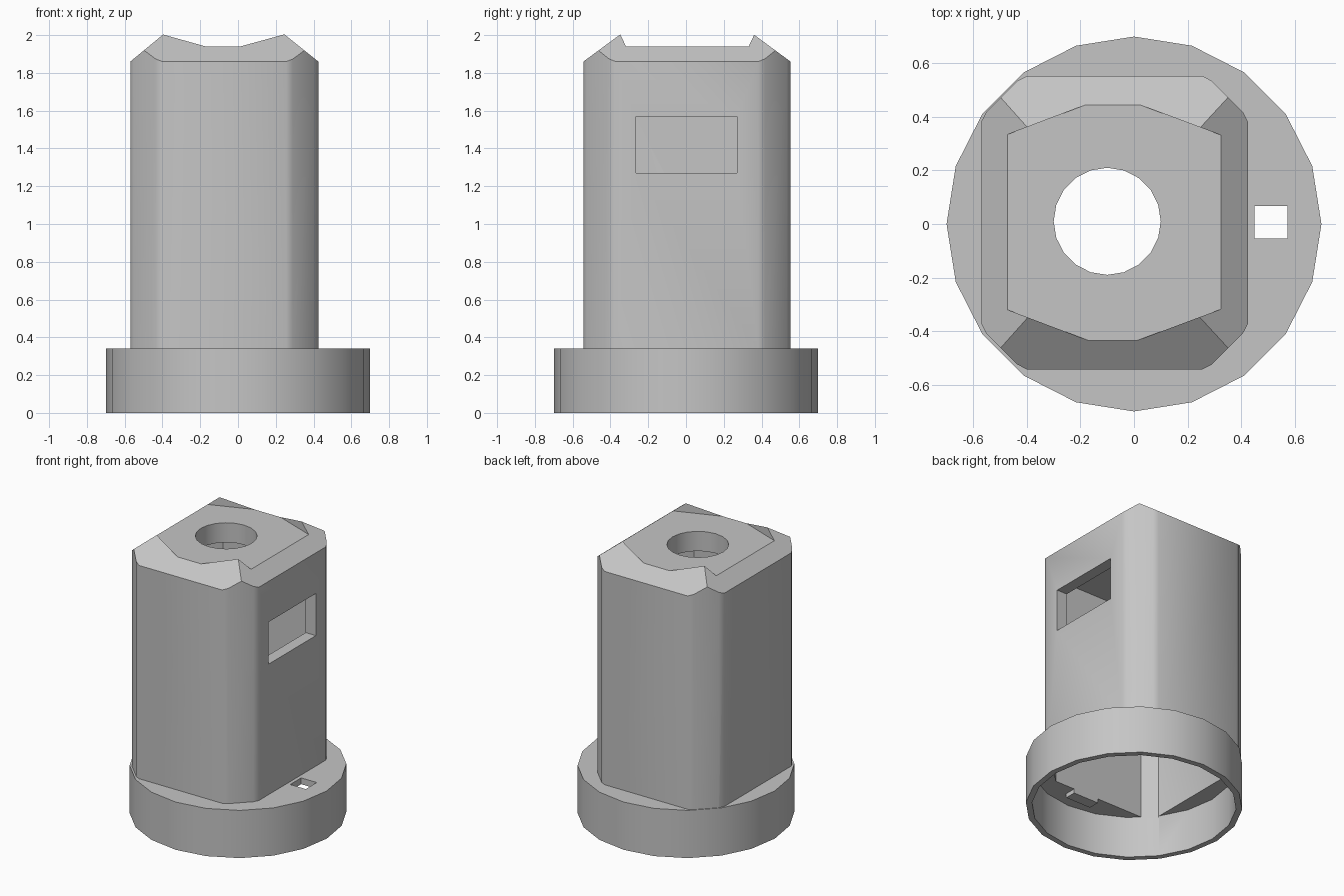
import bpy, bmesh, math
from mathutils import Vector

old = bpy.data.objects.get("Cube")
if old:
    bpy.data.objects.remove(old, do_unlink=True)

grey = bpy.data.materials.new("plain grey")
grey.use_nodes = True
colour = (0.56, 0.56, 0.56, 1)
grey.diffuse_color = colour
grey.node_tree.nodes["Principled BSDF"].inputs["Base Color"].default_value = colour


def prism(name, outline, z0, z1, planes=()):
    """Extrude an outline, then trim it with (point, normal) planes."""
    bm = bmesh.new()
    face = bm.faces.new([bm.verts.new((x, y, z0)) for x, y in outline])
    top = bmesh.ops.extrude_face_region(bm, geom=[face])["geom"]
    verts = [v for v in top if isinstance(v, bmesh.types.BMVert)]
    bmesh.ops.translate(bm, verts=verts, vec=(0, 0, z1 - z0))
    for point, normal in planes:
        cut = bmesh.ops.bisect_plane(
            bm, geom=bm.verts[:] + bm.edges[:] + bm.faces[:],
            plane_co=point, plane_no=normal, clear_outer=True)
        rim = [e for e in cut["geom_cut"] if isinstance(e, bmesh.types.BMEdge)]
        bmesh.ops.contextual_create(bm, geom=rim)
    bmesh.ops.recalc_face_normals(bm, faces=bm.faces)
    mesh = bpy.data.meshes.new(name)
    bm.to_mesh(mesh)
    bm.free()
    mesh.materials.append(grey)
    obj = bpy.data.objects.new(name, mesh)
    bpy.context.collection.objects.link(obj)
    return obj


def circle(x, y, r, n=20):
    return [(x + r * math.cos(math.tau * i / n), y + r * math.sin(math.tau * i / n))
            for i in range(n)]


def rect(x0, x1, y0, y1):
    return [(x0, y0), (x1, y0), (x1, y1), (x0, y1)]


def cut_corners(x0, x1, y0, y1, steps):
    """Rectangle whose corners follow (distance along, inset) steps."""
    pts = []
    for cx, cy, sx, sy, flip in ((x0, y0, 1, 1, False), (x1, y0, -1, 1, True),
                                 (x1, y1, -1, -1, False), (x0, y1, 1, -1, True)):
        corner = [(cx + sx * a, cy + sy * b) for a, b in steps]
        pts += corner[::-1] if flip else corner
    return pts


def boolean(target, tool, operation):
    mod = target.modifiers.new(operation.lower(), 'BOOLEAN')
    mod.operation, mod.object, mod.solver = operation, tool, 'EXACT'
    bpy.context.view_layer.objects.active = target
    bpy.ops.object.modifier_apply(modifier=mod.name)
    bpy.data.objects.remove(tool, do_unlink=True)


# Tower with bevelled corners and four sloping top edges
X0, X1, Y0, Y1 = -0.57, 0.425, -0.543, 0.553
slopes = [(Vector((X0, 0, 1.86)), Vector((-0.14, 0, 0.17))),
          (Vector((X1, 0, 1.86)), Vector((0.14, 0, 0.175))),
          (Vector((0, Y0, 1.86)), Vector((0, -0.14, 0.19))),
          (Vector((0, Y1, 1.86)), Vector((0, 0.14, 0.19)))]
corner = [(0, 0.17), (0.018, 0.135), (0.135, 0.018), (0.17, 0)]
tower = prism("tower", cut_corners(X0, X1, Y0, Y1, corner), 0.31, 2.3, slopes)

# Round base joined to the tower
body = prism("tower_and_base", circle(0, 0, 0.7), 0, 0.34)
boolean(body, tower, 'UNION')

# Six-sided pocket that leaves a raised point at each top corner
pocket = [(-0.08, -0.469), (0.55, -0.234), (0.55, 0.248),
          (-0.08, 0.483), (-0.7, 0.248), (-0.7, -0.234)]
cavity = cut_corners(-0.535, 0.345, -0.47, 0.48, [(0, 0.08), (0.08, 0)])
cutters = [
    prism("pocket_cutter", pocket, 1.94, 2.4),
    prism("base_cavity_cutter", circle(0, 0, 0.66), -0.1, 0.295),
    prism("tower_cavity_cutter", cavity, 0.285, 1.8),
    prism("top_hole_cutter", circle(-0.1, 0.01, 0.2), 1.7, 2.2),
    prism("window_cutter", rect(0.2, 0.6, -0.265, 0.27), 1.27, 1.57),
    prism("cable_slot_cutter", rect(0.45, 0.573, -0.055, 0.068), 0.2, 0.5),
]
for cutter in cutters:
    cutter.hide_render = True
    boolean(body, cutter, 'DIFFERENCE')

# Small tab under the base ceiling
tab = prism("inner_tab", rect(-0.09, 0.11, -0.55, -0.47), 0.265, 0.3)

bpy.ops.object.select_all(action='DESELECT')
body.select_set(True)
bpy.context.view_layer.objects.active = body
bpy.ops.object.shade_smooth_by_angle(angle=math.radians(30))
